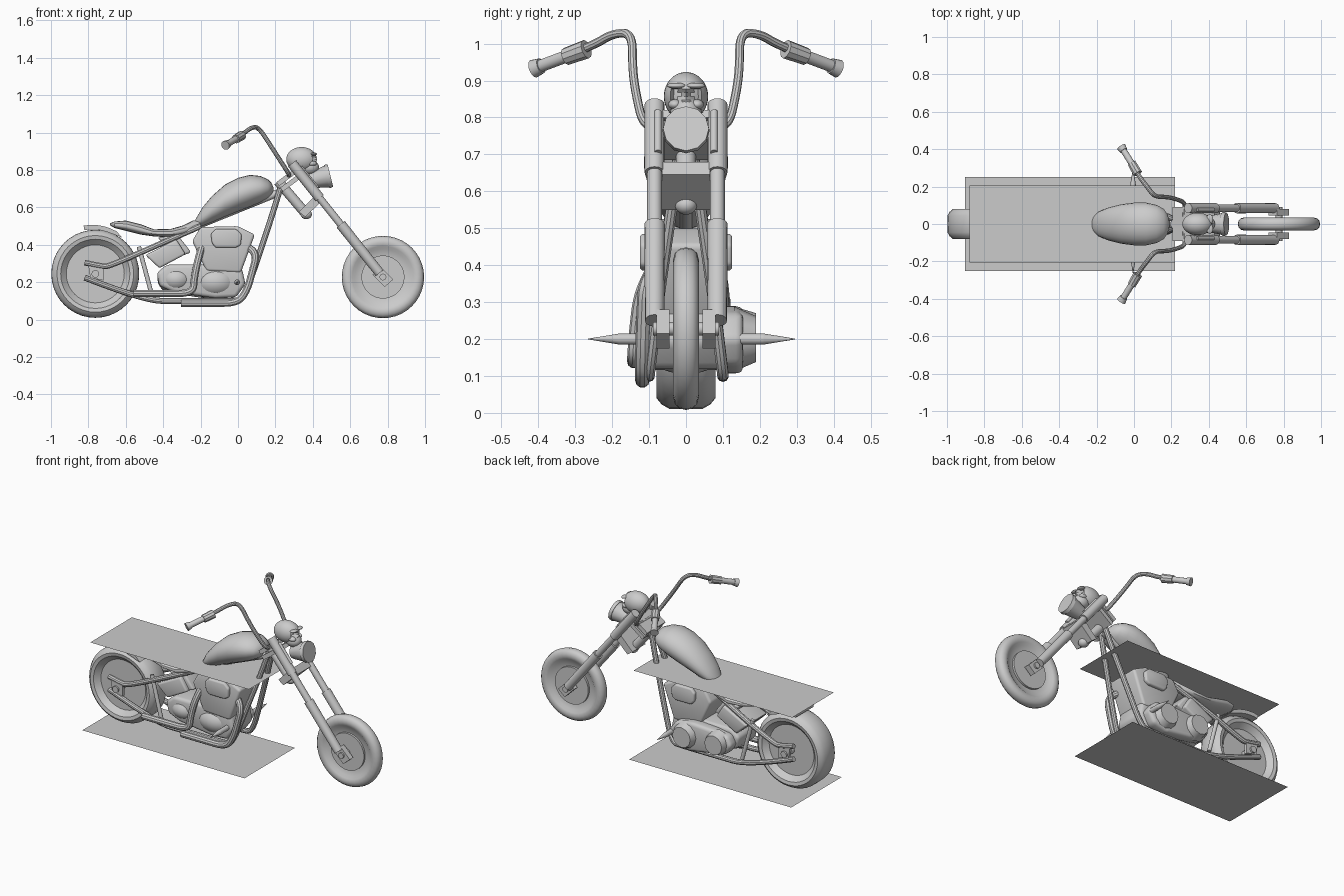
import bpy, bmesh, math
from mathutils import Vector, Matrix

if "Cube" in bpy.data.objects:
    bpy.data.objects.remove(bpy.data.objects["Cube"])


def add(name, bm, mirror=False):
    bmesh.ops.recalc_face_normals(bm, faces=bm.faces)
    me = bpy.data.meshes.new(name)
    bm.to_mesh(me)
    bm.free()
    ob = bpy.data.objects.new(name, me)
    bpy.context.collection.objects.link(ob)
    if mirror:
        m = ob.modifiers.new("mirror", 'MIRROR')
        m.use_axis = (False, True, False)
        m.use_mirror_merge = False
    return ob


def skin(name, rings, mirror=False):
    bm = bmesh.new()
    vs = [[bm.verts.new(p) for p in r] for r in rings]
    n = len(rings[0])
    for a, b in zip(vs, vs[1:]):
        for i in range(n):
            bm.faces.new((a[i], a[(i + 1) % n], b[(i + 1) % n], b[i]))
    bm.faces.new(vs[0])
    bm.faces.new(vs[-1])
    return add(name, bm, mirror)


def wheel(name, cx, cz, half, n=40):
    prof = half + [(r, -y) for r, y in reversed(half[:-1])]
    skin(name, [[(cx + r * math.cos(2 * math.pi * i / n), y, cz + r * math.sin(2 * math.pi * i / n))
                 for i in range(n)] for r, y in prof])


def loft(name, secs, n=24, power=1.0):
    def f(v):
        return math.copysign(abs(v) ** power, v)
    skin(name, [[(x, w * f(math.cos(2 * math.pi * i / n)),
                  (lo + hi) / 2 + (hi - lo) / 2 * f(math.sin(2 * math.pi * i / n)))
                 for i in range(n)] for x, lo, hi, w in secs])


def rod(name, a, b, r1, r2=None, mirror=False, n=16):
    a, b = Vector(a), Vector(b)
    bm = bmesh.new()
    mat = Matrix.Translation((a + b) / 2) @ (b - a).to_track_quat('Z', 'Y').to_matrix().to_4x4()
    bmesh.ops.create_cone(bm, cap_ends=True, segments=n, radius1=r1,
                          radius2=r1 if r2 is None else r2, depth=(b - a).length, matrix=mat)
    return add(name, bm, mirror)


def prism(name, outline, y0, y1, bevel=0.0, mirror=False):
    bm = bmesh.new()
    f = bm.faces.new([bm.verts.new((x, y0, z)) for x, z in outline])
    new = bmesh.ops.extrude_face_region(bm, geom=[f])['geom']
    bmesh.ops.translate(bm, vec=(0, y1 - y0, 0), verts=[v for v in new if isinstance(v, bmesh.types.BMVert)])
    if bevel:
        bmesh.ops.bevel(bm, geom=bm.edges[:], offset=bevel, segments=3, profile=0.5, affect='EDGES')
    return add(name, bm, mirror)


def ball(name, c, s, mirror=False, dents=()):
    bm = bmesh.new()
    bmesh.ops.create_uvsphere(bm, u_segments=32, v_segments=20, radius=1,
                              matrix=Matrix.Translation(c) @ Matrix.Diagonal((*s, 1)))
    for p, r, d in dents:
        for v in bm.verts:
            if (v.co - Vector(p)).length < r:
                v.co.x -= d
    return add(name, bm, mirror)


def tube(name, pts, r, mirror=False):
    cu = bpy.data.curves.new(name, 'CURVE')
    cu.dimensions = '3D'
    cu.bevel_depth, cu.bevel_resolution, cu.use_fill_caps = r, 3, True
    sp = cu.splines.new('NURBS')
    sp.points.add(len(pts) - 1)
    for p, q in zip(sp.points, pts):
        p.co = (*q, 1)
    sp.order_u, sp.use_endpoint_u, sp.resolution_u = 3, True, 6
    tmp = bpy.data.objects.new(name, cu)
    bpy.context.collection.objects.link(tmp)
    bpy.context.view_layer.update()
    bm = bmesh.new()
    me = tmp.to_mesh()
    bm.from_mesh(me)
    tmp.to_mesh_clear()
    bpy.data.objects.remove(tmp)
    return add(name, bm, mirror)


# flat panels above and below the rear half
for name, x0, hw, z in (("lower_panel", -.904, .25, 0), ("upper_panel", -.88, .206, .54)):
    bm = bmesh.new()
    bm.faces.new([bm.verts.new(p) for p in ((x0, -hw, z), (.22, -hw, z), (.22, hw, z), (x0, hw, z))])
    add(name, bm)

# wheels and axles
wheel("front_wheel", .775, .228, [(.005, .025), (.115, .025), (.115, .012), (.15, .018), (.165, .03),
                                  (.185, .035), (.205, .03), (.216, .018), (.22, 0)])
wheel("rear_wheel", -.763, .245, [(.005, .045), (.155, .045), (.17, .06), (.185, .076), (.205, .08),
                                  (.222, .066), (.234, .045), (.235, 0)])
rod("front_axle", (.775, -.09, .228), (.775, .09, .228), .018)
rod("rear_axle", (-.763, -.125, .245), (-.763, .125, .245), .02)

# fork legs, parallel to the line running from the top clamp to the front axle
def fork(z, off=0.0, y=.085):
    return (.285 + (.84 - z) * .80 + off * .78, y, z + off * .62)

rod("fork_upper", fork(.835), fork(.65), .027, mirror=True)
rod("fork_stanchion", fork(.66), fork(.49), .020, mirror=True)
rod("fork_lower", fork(.51), fork(.25), .028, .026, mirror=True)
rod("fork_trim", fork(.80, .025, .076), fork(.69, .025, .076), .010, mirror=True)
prism("fork_axle_bracket", [(.72, .24), (.765, .28), (.83, .215), (.785, .175)], .045, .08, mirror=True)
prism("upper_clamp", [(.205, .735), (.22, .715), (.335, .80), (.32, .82)], -.09, .09)
prism("mid_clamp", [(.225, .705), (.24, .685), (.355, .77), (.34, .79)], -.09, .09)
prism("lower_clamp", [(.325, .575), (.36, .55), (.46, .645), (.43, .68)], -.065, .065)
rod("steering_head", (.215, 0, .74), (.36, 0, .57), .027)
ball("steering_head_cap", (.365, 0, .563), (.03, .03, .026))

# headlight and skull ornament
rod("headlight_shell", (.385, 0, .742), (.478, 0, .766), .04, .06, n=12)
rod("headlight_rim", (.474, 0, .765), (.494, 0, .77), .064, .062, n=12)
ball("skull", (.34, 0, .857), (.082, .06, .066),
     dents=[((.412, s * .026, .862), .021, .028) for s in (1, -1)])
ball("skull_jaw", (.385, 0, .815), (.048, .042, .04))
ball("skull_cheek", (.395, .03, .835), (.025, .018, .014), mirror=True)
ball("skull_brow", (.405, .026, .886), (.018, .026, .008), mirror=True)

# handlebars
tube("handlebar", [(.27, 0, .77), (.27, .06, .77), (.275, .115, .775), (.22, .135, .86), (.175, .145, .93),
                   (.11, .145, 1.03), (.07, .20, 1.027), (.03, .25, .995), (-.03, .35, .957)], .012, True)
rod("control_box", (.02, .27, .985), (-.012, .325, .965), .026, .024, True, 10)
rod("grip", (-.01, .32, .967), (-.06, .40, .937), .017, mirror=True)
rod("grip_end", (-.055, .392, .94), (-.068, .412, .932), .021, .025, True)

# fuel tank
loft("fuel_tank", [(-.237, .500, .506, .005), (-.225, .495, .54, .035), (-.19, .50, .60, .065),
                   (-.14, .52, .66, .087), (-.07, .55, .722, .105), (0, .578, .758, .114),
                   (.065, .603, .774, .114), (.12, .627, .768, .102), (.16, .65, .75, .08),
                   (.18, .668, .73, .05), (.19, .69, .705, .01)])

# seat and rear fender
loft("seat", [(-.685, .505, .515, .03), (-.66, .49, .525, .075), (-.60, .475, .53, .09), (-.52, .455, .51, .095),
              (-.45, .445, .483, .105), (-.36, .44, .485, .11), (-.29, .45, .505, .095), (-.24, .465, .53, .07),
              (-.20, .49, .53, .045)], power=.75)
arc = [math.radians(60 + 8 * i) for i in range(6)]
prism("rear_fender", [(-.78 + .262 * math.cos(a), .245 + .262 * math.sin(a)) for a in arc] +
      [(-.78 + .238 * math.cos(a), .245 + .238 * math.sin(a)) for a in reversed(arc)][:-1] + [(-.62, .44)],
      -.088, .088)

# frame tubes
tube("frame_down_tube", [(.225, .02, .70), (.19, .035, .58), (.10, .075, .31), (.03, .10, .105),
                         (-.04, .10, .10), (-.3, .10, .10), (-.5, .10, .10), (-.82, .105, .225)], .016, True)
tube("frame_upper_tube", [(-.82, .105, .305), (-.73, .105, .285), (-.69, .105, .285), (-.45, .095, .39),
                          (-.2, .06, .50)], .016, True)
rod("frame_backbone", (.22, 0, .68), (-.25, 0, .49), .02)
prism("axle_plate", [(-.80, .29), (-.72, .275), (-.72, .21), (-.79, .225)], .095, .115, mirror=True)
rod("rear_strut", (-.53, .095, .39), (-.46, .10, .13), .012, mirror=True)

# engine
prism("crankcase", [(-.435, .25), (-.42, .18), (-.34, .145), (-.12, .115), (-.01, .12), (.04, .19), (.02, .28),
                    (-.12, .295), (-.38, .295)], -.10, .10, .02)
prism("front_cylinder", [(-.17, .26), (-.245, .42), (-.20, .495), (.0, .50), (.09, .455), (.015, .25)],
      -.105, .105, .015)
prism("rear_cylinder", [(-.495, .345), (-.33, .43), (-.28, .35), (-.42, .275)], -.105, .105, .012)
prism("oil_tank", [(-.43, .44), (-.32, .45), (-.25, .36), (-.33, .33)], -.08, .08, .012)
prism("air_cleaner", [(-.145, .46), (-.12, .485), (-.01, .485), (.02, .455), (.015, .40), (-.01, .385),
                      (-.12, .385), (-.14, .41)], .09, .125, .01, True)
ball("engine_bulge_front", (-.12, 0, .20), (.13, .125, .095))
ball("engine_bulge_rear", (-.33, 0, .215), (.10, .12, .08))
prism("primary_cover", [(-.42, .21), (-.38, .15), (-.28, .13), (-.12, .105), (-.02, .13), (.02, .20), (-.03, .27),
                        (-.14, .29), (-.3, .28), (-.39, .265)], .08, .155, .02)
rod("primary_cap", (-.32, .13, .21), (-.32, .19, .21), .078, .06, n=12)
rod("crank_cap", (-.10, .13, .20), (-.10, .19, .20), .088, .062, n=12)

# exhaust pipes on one side
tube("exhaust_rear", [(-.56, -.14, .14), (-.40, -.14, .14), (-.24, -.14, .14), (-.235, -.135, .22),
                      (-.21, -.12, .34), (-.19, -.08, .40)], .02)
tube("exhaust_front", [(-.305, -.118, .088), (-.15, -.118, .088), (.0, -.118, .088), (.05, -.118, .16),
                       (.075, -.115, .25), (.105, -.11, .37), (.04, -.07, .39)], .02)

# spiked foot pegs
for side, tip in (("left", -.265), ("right", .295)):
    s = math.copysign(1, tip)
    rod(side + "_peg", (-.005, 0, .2), (-.005, tip - s * .085, .2), .015)
    rod(side + "_peg_spike", (-.005, tip - s * .085, .2), (-.005, tip, .2), .015, .001)

# smooth shading with sharp edges kept
bpy.ops.object.select_all(action='SELECT')
bpy.context.view_layer.objects.active = bpy.data.objects["fuel_tank"]
bpy.ops.object.shade_smooth_by_angle(angle=math.radians(35))
